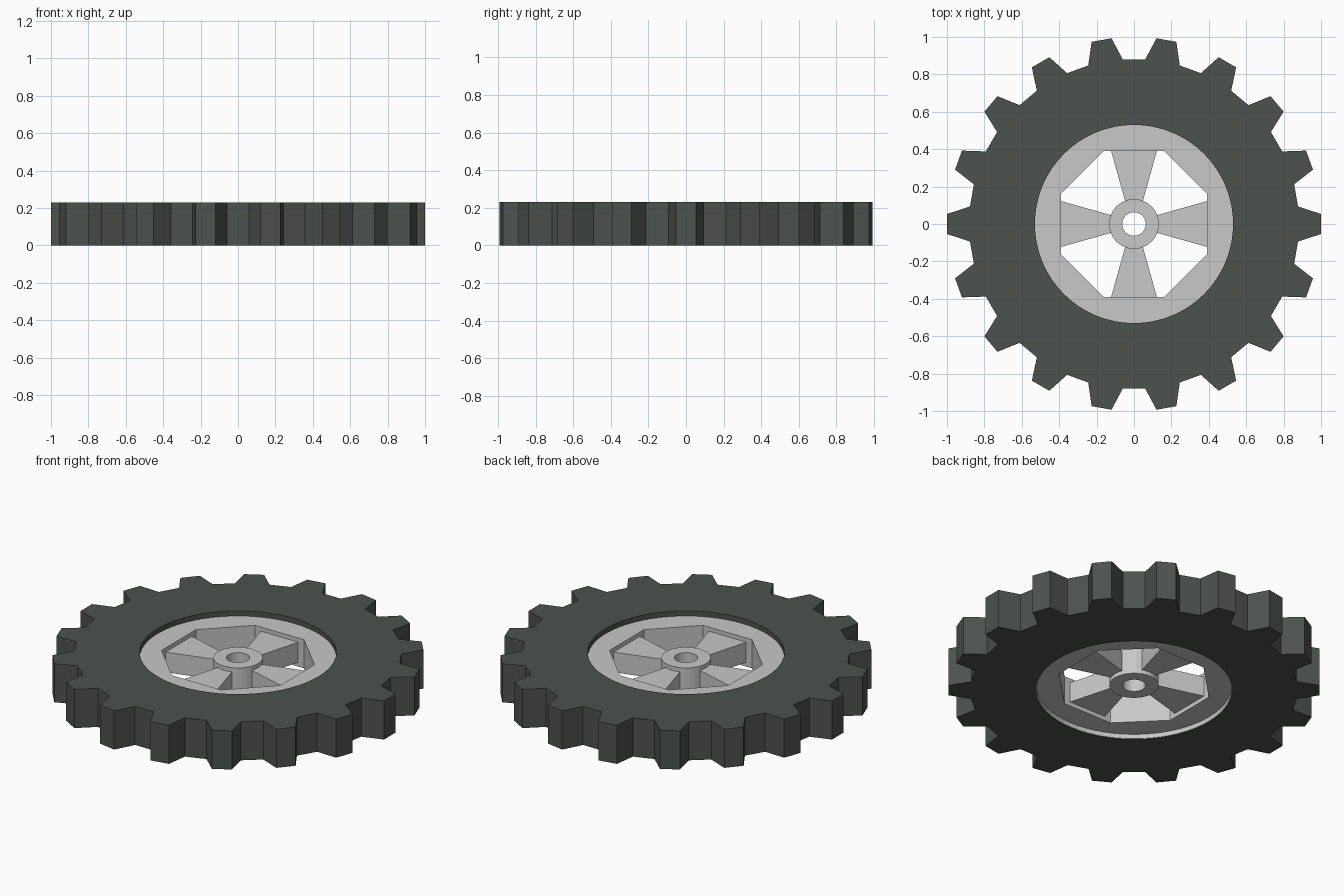
import bpy, bmesh, math

if "Cube" in bpy.data.objects:
    bpy.data.objects.remove(bpy.data.objects["Cube"])


def material(name, color):
    m = bpy.data.materials.new(name)
    m.diffuse_color = (*color, 1)
    m.use_nodes = True
    m.node_tree.nodes["Principled BSDF"].inputs["Base Color"].default_value = m.diffuse_color
    return m


RUBBER = material("dark rubber", (0.075, 0.085, 0.076))
METAL = material("light metal", (0.58, 0.58, 0.58))


def ring_point(r, deg):
    a = math.radians(deg)
    return (r * math.cos(a), r * math.sin(a))


def circle(r, n, offset=0):
    return [ring_point(r, offset + 360 * i / n) for i in range(n)]


def finish(bm, name, mat):
    bmesh.ops.recalc_face_normals(bm, faces=bm.faces)
    me = bpy.data.meshes.new(name)
    bm.to_mesh(me)
    bm.free()
    me.materials.append(mat)
    ob = bpy.data.objects.new(name, me)
    bpy.context.collection.objects.link(ob)
    return ob


def plate_with_hole(name, outer, inner, z0, z1, mat):
    """Extrude the flat area between two outlines."""
    bm = bmesh.new()
    edges = []
    for pts in (outer, inner):
        vs = [bm.verts.new((x, y, z0)) for x, y in pts]
        edges += [bm.edges.new((v, vs[i - 1])) for i, v in enumerate(vs)]
    bmesh.ops.triangle_fill(bm, edges=edges, use_beauty=True)
    top = bmesh.ops.extrude_face_region(bm, geom=bm.faces[:], use_keep_orig=True)
    for v in top["geom"]:
        if isinstance(v, bmesh.types.BMVert):
            v.co.z = z1
    return finish(bm, name, mat)


# Tyre with 18 tapered tread lugs
tread = []
for i in range(18):
    for r, d in ((0.882, -6.1), (1.0, -3.1), (1.0, 3.1), (0.882, 6.1)):
        tread.append(ring_point(r, i * 20 + d))
plate_with_hole("tyre", tread, circle(0.53, 64), 0, 0.23, RUBBER)

# Rim recessed in the tyre, with an octagonal opening
plate_with_hole("rim", circle(0.53, 64), circle(0.422, 8, 22.5), 0.03, 0.2, METAL)

# Thin metal lining visible on the underside recess
plate_with_hole("rim_lining", circle(0.53, 64), circle(0.527, 64), 0.003, 0.03, METAL)

# Hub with axle hole
plate_with_hole("hub", circle(0.133, 32), circle(0.063, 32), 0.03, 0.2, METAL)

# Four spokes widening towards the rim
for k in range(4):
    c, s = round(math.cos(k * math.pi / 2)), round(math.sin(k * math.pi / 2))
    bm = bmesh.new()
    vs = [bm.verts.new((x * c - y * s, x * s + y * c, 0.055))
          for x, y in ((0.115, -0.045), (0.392, -0.123), (0.392, 0.123), (0.115, 0.045))]
    base = bm.faces.new(vs)
    ext = bmesh.ops.extrude_face_region(bm, geom=[base], use_keep_orig=True)
    for v in ext["geom"]:
        if isinstance(v, bmesh.types.BMVert):
            v.co.z = 0.175
    finish(bm, f"spoke_{k + 1}", METAL)
